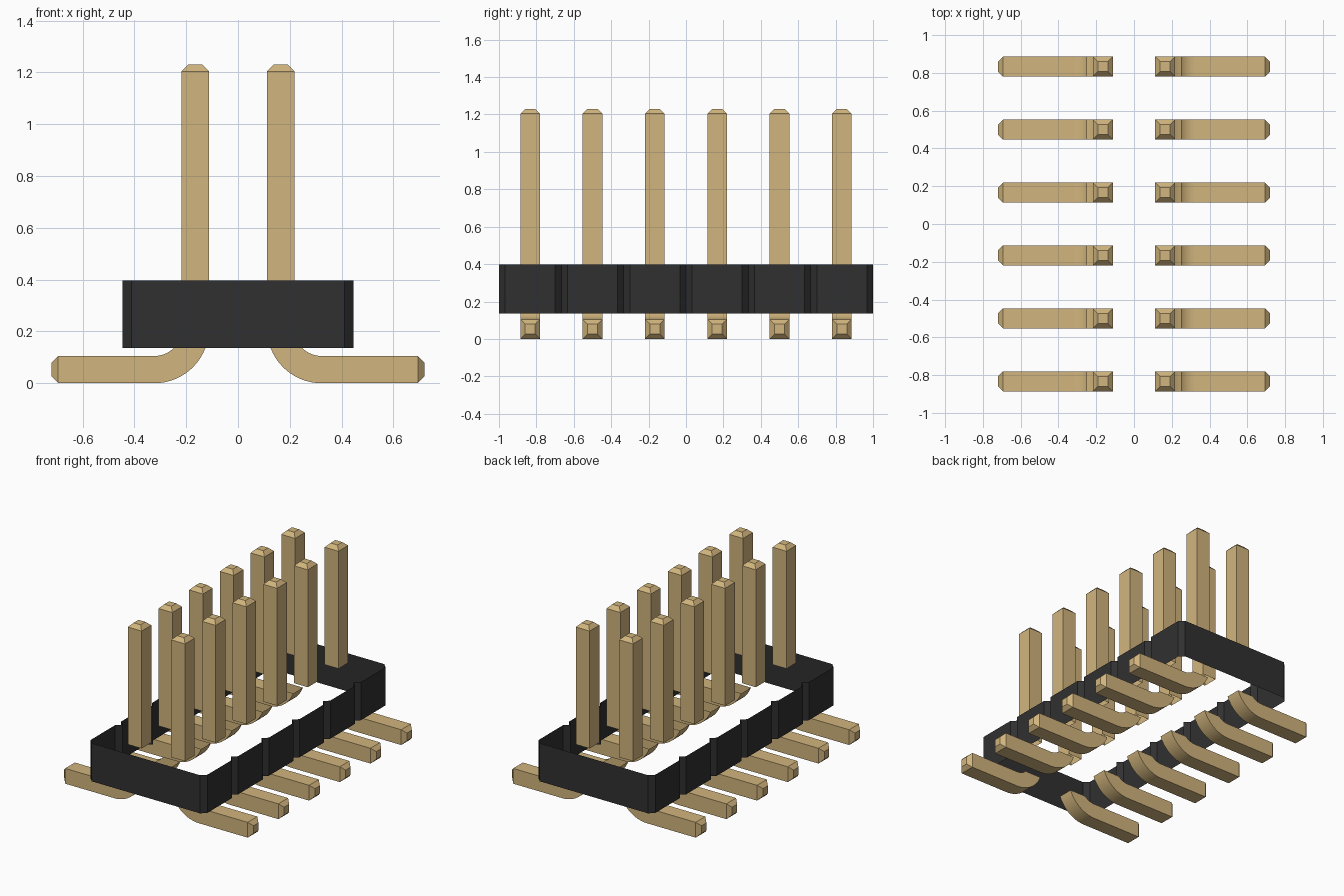
import bpy, bmesh, math

cube = bpy.data.objects.get("Cube")
if cube:
    bpy.data.objects.remove(cube, do_unlink=True)

COUNT = 6
PITCH = 2 / COUNT
HALF = 0.0525            # half thickness of the square pin
PIN_X = 0.165
TIP = 0.026              # chamfer at pin and leg ends
BASE_Z, TOP_Z = 0.135, 0.397


def material(name, color):
    m = bpy.data.materials.new(name)
    m.use_nodes = True
    m.diffuse_color = color
    m.node_tree.nodes["Principled BSDF"].inputs["Base Color"].default_value = color
    return m


GOLD = material("gold_metal", (0.64, 0.46, 0.205, 1))
BLACK = material("black_plastic", (0.03, 0.03, 0.03, 1))


def loft(name, rings, mat, cap_end=False):
    """Skin a list of equal rings into an open tube, optionally capped."""
    bm = bmesh.new()
    loops = [[bm.verts.new(p) for p in ring] for ring in rings]
    n = len(loops[0])
    for a, b in zip(loops, loops[1:]):
        for i in range(n):
            j = (i + 1) % n
            bm.faces.new((a[i], a[j], b[j], b[i]))
    if cap_end:
        bm.faces.new(loops[-1])
    bmesh.ops.recalc_face_normals(bm, faces=bm.faces)
    for f in bm.faces:
        f.smooth = True
    for e in bm.edges:
        e.smooth = len(e.link_faces) == 2 and e.calc_face_angle() < math.radians(30)
    me = bpy.data.meshes.new(name)
    bm.to_mesh(me)
    bm.free()
    me.materials.append(mat)
    ob = bpy.data.objects.new(name, me)
    bpy.context.collection.objects.link(ob)
    return ob


# Housing: thin open wall with chamfered cells
edge_in, edge_out = 0.412, 0.445
cham = edge_out - edge_in
side = [(edge_in, -1)]
for i in range(COUNT):
    y0, y1 = -1 + i * PITCH, -1 + (i + 1) * PITCH
    side += [(edge_out, y0 + cham), (edge_out, y1 - cham), (edge_in, y1)]
outline = side + [(-x, -y) for x, y in side]
loft("housing_wall", [[(x, y, z) for x, y in outline] for z in (BASE_Z, TOP_Z)], BLACK)


def square(cx, cy, z, h):
    return [(cx - h, cy - h, z), (cx + h, cy - h, z), (cx + h, cy + h, z), (cx - h, cy + h, z)]


def leg_ring(s, cy, outer, inner, h):
    return [(s * outer[0], cy - h, outer[1]), (s * inner[0], cy - h, inner[1]),
            (s * inner[0], cy + h, inner[1]), (s * outer[0], cy + h, outer[1])]


# Bend of the legs: concentric arcs trimmed at the housing underside
R_OUT, R_IN, STEPS = 4 * HALF, 2 * HALF, 12
bend_x = PIN_X - HALF + R_OUT


def arc(r, t):
    start = math.asin((R_OUT - BASE_Z) / r)
    a = start + (math.pi / 2 - start) * t
    return (bend_x - r * math.cos(a), R_OUT - r * math.sin(a))


for s, label in ((1, "left"), (-1, "right")):
    for i in range(COUNT):
        cy = -1 + (i + 0.5) * PITCH
        # Upright pin with chamfered tip
        loft(f"{label}_pin_{i + 1}",
             [square(s * PIN_X, cy, TOP_Z, HALF), square(s * PIN_X, cy, 1.204, HALF),
              square(s * PIN_X, cy, 1.204 + TIP, HALF - TIP)], GOLD, True)
        # Bent foot
        rings = [leg_ring(s, cy, arc(R_OUT, k / STEPS), arc(R_IN, k / STEPS), HALF)
                 for k in range(STEPS + 1)]
        rings.append(leg_ring(s, cy, (0.72 - TIP, 0), (0.72 - TIP, 2 * HALF), HALF))
        rings.append(leg_ring(s, cy, (0.72, TIP), (0.72, 2 * HALF - TIP), HALF - TIP))
        loft(f"{label}_foot_{i + 1}", rings, GOLD, True)
